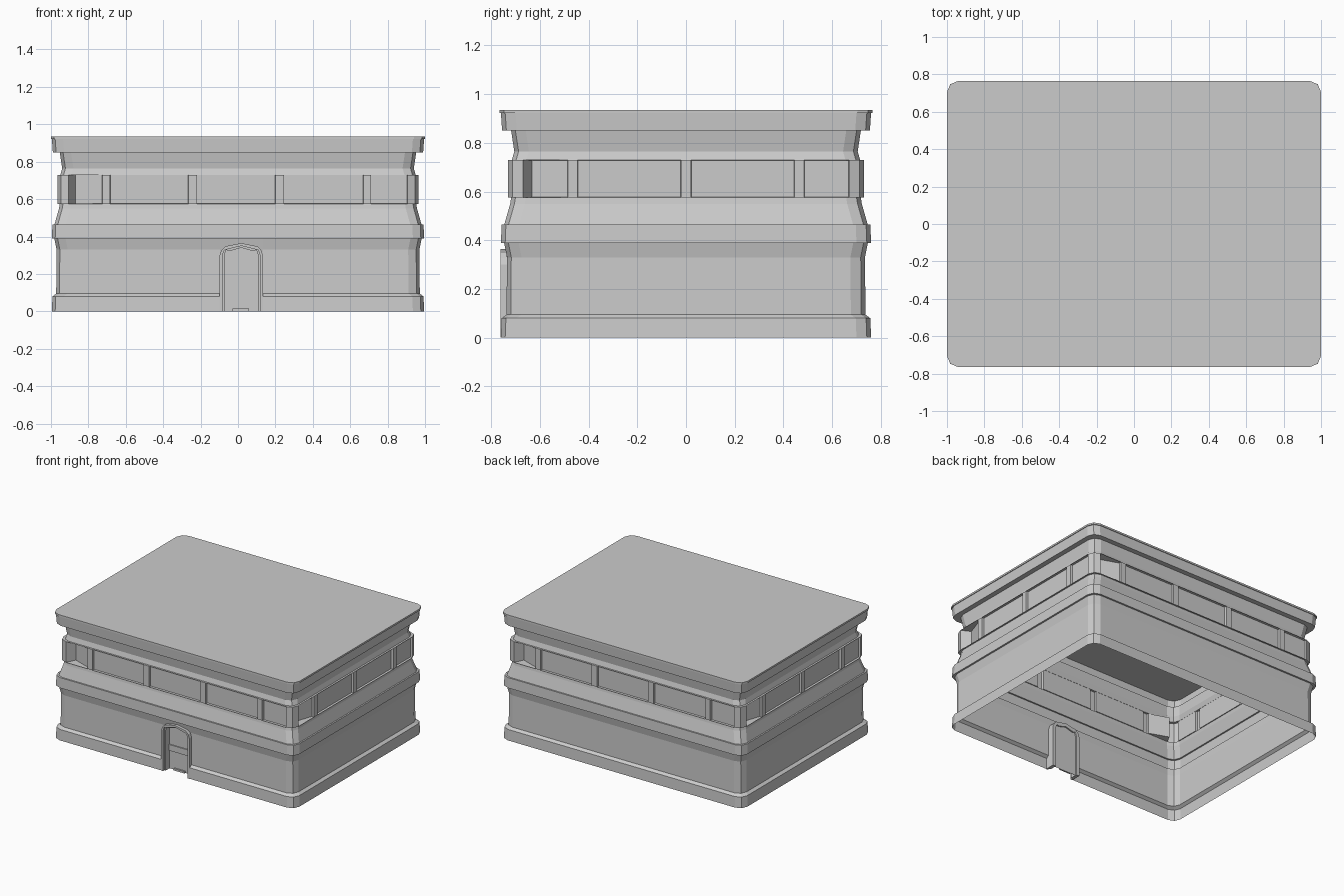
import bpy, bmesh, math

cube = bpy.data.objects.get("Cube")
if cube:
    bpy.data.objects.remove(cube, do_unlink=True)

stone = bpy.data.materials.new("pale_grey_stone")
stone.use_nodes = True
GREY = (0.6, 0.6, 0.6, 1)
stone.diffuse_color = GREY
stone.node_tree.nodes["Principled BSDF"].inputs["Base Color"].default_value = GREY


def finish(name, bm, normals=True):
    if normals:
        bmesh.ops.recalc_face_normals(bm, faces=bm.faces)
    mesh = bpy.data.meshes.new(name)
    bm.to_mesh(mesh)
    bm.free()
    mesh.materials.append(stone)
    obj = bpy.data.objects.new(name, mesh)
    bpy.context.collection.objects.link(obj)
    return obj


# Wall profile: height and half width; the half depth is a fixed amount less
PROFILE = [(0, .995), (.08, .992), (.095, .972), (.33, .97), (.39, .982),
           (.39, .995), (.465, .992), (.465, .981), (.55, .957), (.575, .953),
           (.575, .965), (.73, .965), (.73, .95), (.765, .94), (.85, .953),
           (.85, .99), (.922, .995), (.922, 1.0), (.935, 1.0)]
DEPTH_LESS = .235
CORNER = .06
DOOR = (-.095, .13)
WINDOW_RING = 10
FRONT = [-.725, -.685, -.265, -.22, *DOOR, .2, .245, .67, .71]
SIDE = [-.485, -.445, -.02, .02, .445, .485]


def outline(hx):
    """Rounded rectangle with stops at every window and door edge."""
    hy = hx - DEPTH_LESS
    ex, ey, m = hx - CORNER, hy - CORNER, CORNER * (1 - math.sqrt(.5))
    half = [(x, -hy) for x in [-ex, *FRONT, ex]] + [(hx - m, m - hy)]
    half += [(hx, y) for y in [-ey, *SIDE, ey]] + [(hx - m, hy - m)]
    return half + [(-x, -y) for x, y in half]


# Building shell, open underneath
bm = bmesh.new()
rings = [[bm.verts.new((x, y, z)) for x, y in outline(hx)] for z, hx in PROFILE]
count = len(rings[0])
door_col = FRONT.index(DOOR[0]) + 1
front_len = len(FRONT) + 2
starts = {0, front_len + 1, count // 2, count // 2 + front_len + 1}
windows, corner_windows = [], []
for level, (low, high) in enumerate(zip(rings, rings[1:])):
    for i in range(count):
        if i == door_col and level < 4:
            continue
        j = (i + 1) % count
        face = bm.faces.new((low[i], low[j], high[j], high[i]))
        if level == WINDOW_RING and (low[i].co - low[j].co).length > .055:
            windows.append(face)
            if i in starts:
                corner_windows.append(face)
bm.faces.new(rings[-1])


# Pointed door arch, grown outward by an amount
def arch(grow=0.0):
    a, b = DOOR[0] - grow, DOOR[1] + grow
    mid, top = (a + b) / 2, .362 + grow
    return [(a, 0), (a, .30), (a + .01, .328), (a + .03, top - .017), (mid, top),
            (b - .03, top - .017), (b - .01, .328), (b, .30), (b, 0)]


# Wall above the door arch
wall_y = -.735
arch_verts = [bm.verts.new((x, wall_y - max(0, z - .33) * .2, z)) for x, z in arch()[1:-1]]
left = [rings[k][door_col] for k in (4, 3)]
right = [rings[k][door_col + 1] for k in (3, 4)]
bm.faces.new(left + arch_verts + right)
bmesh.ops.recalc_face_normals(bm, faces=bm.faces)
if bm.faces[-1].normal.length and windows[0].normal.y > 0:
    bmesh.ops.reverse_faces(bm, faces=bm.faces)

# Recessed windows; the one beside each corner slants inward
bmesh.ops.inset_region(bm, faces=windows, thickness=.002, depth=-.016,
                       use_even_offset=True)
bm.normal_update()
for face in corner_windows:
    normal = face.normal.copy()
    along = normal.cross((0, 0, -1))
    middle = face.calc_center_median()
    for v in face.verts:
        if (v.co - middle).dot(along) < 0:
            v.co += along * .035 - normal * .05
finish("building_walls", bm, False)


# Door frame swept inward from the facade
def frame(name, outer, inner, front, back):
    bm = bmesh.new()
    loops = [[bm.verts.new((x, y, z)) for x, z in pts]
             for pts, y in ((outer, front), (inner, front), (inner, back), (outer, back))]
    for k in range(4):
        a, b = loops[k], loops[(k + 1) % 4]
        for i in range(len(a) - 1):
            bm.faces.new((a[i], a[i + 1], b[i + 1], b[i]))
    for end in (0, -1):
        bm.faces.new([loop[end] for loop in loops])
    finish(name, bm)


frame("door_frame_outer", arch(.003), arch(-.012), -.762, -.69)
frame("door_frame_inner", arch(-.012), arch(-.022), -.745, -.69)

# Door leaf
bm = bmesh.new()
bm.faces.new([bm.verts.new((x, -.70, z)) for x, z in arch(-.01)])
bm.normal_update()
finish("door_leaf", bm, False)


# Door rail and sill
def box(name, low, high):
    bm = bmesh.new()
    bmesh.ops.create_cube(bm, size=1)
    for v in bm.verts:
        v.co = [(a + b) / 2 + c * (b - a) for a, b, c in zip(low, high, v.co)]
    finish(name, bm)


box("door_rail", (-.075, -.708, .135), (.11, -.70, .18))
box("door_sill", (-.03, -.712, 0), (.06, -.70, .014))
